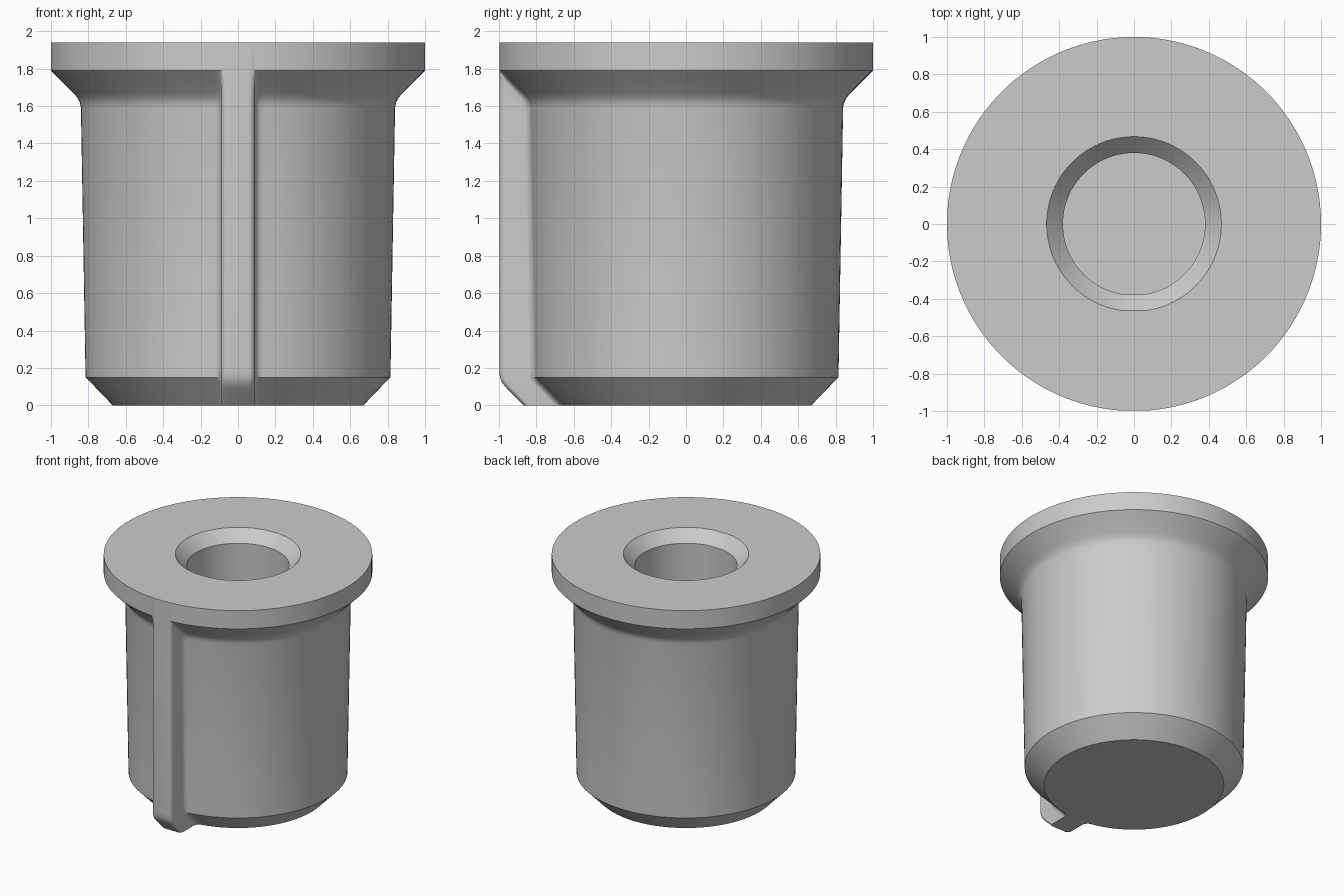
import bpy, bmesh, math

cube = bpy.data.objects.get("Cube")
if cube:
    bpy.data.objects.remove(cube, do_unlink=True)

ARC_STEPS = 112      # segments around the round part
BEND = 6             # segments per rib fillet
RIB_HALF = 0.09
FILLET = 0.04
ROUND = 0.03


def rib_half_profile(depth):
    """Points (x, height over the body) from fillet foot to rib crown."""
    foot, crown = min(FILLET, depth / 2), min(ROUND, depth / 2)
    turns = [math.pi / 2 * i / BEND for i in range(BEND + 1)]
    pts = [(RIB_HALF + FILLET * (1 - math.sin(t)), foot * (1 - math.cos(t))) for t in turns]
    pts += [(RIB_HALF - ROUND * (1 - math.cos(t)), depth - crown * (1 - math.sin(t))) for t in turns]
    return pts


def ring(z, radius, front):
    """One closed cross-section: rib at -y, then round the body."""
    half = rib_half_profile(front - radius)
    section = half + [(-x, h) for x, h in reversed(half)]
    pts = [(x, -math.sqrt(radius ** 2 - x ** 2) - h, z) for x, h in section]
    edge = math.asin((RIB_HALF + FILLET) / radius)
    for i in range(1, ARC_STEPS):
        a = -math.pi / 2 - edge - (2 * math.pi - 2 * edge) * i / ARC_STEPS
        pts.append((radius * math.cos(a), radius * math.sin(a), z))
    return pts


# Height, body radius, rib front: outside going up, then down the blind bore
rows = [
    (0, 0.67, 0.87), (0.09, 0.757, 0.96), (0.12, 0.786, 0.985),
    (0.15, 0.815, 0.997), (0.19, 0.816, 1),                     # bottom chamfer
    (1.59, 0.84, 1), (1.62, 0.846, 1), (1.645, 0.859, 1),
    (1.67, 0.88, 1), (1.74, 0.95, 1), (1.79, 1, 1),             # flared neck
    (1.94, 1, 1),                                               # flange
    (1.94, 0.467, 0.467), (1.85, 0.38, 0.38), (0.3, 0.38, 0.38),  # bore
]

bm = bmesh.new()
loops = [[bm.verts.new(p) for p in ring(*row)] for row in rows]
for low, high in zip(loops, loops[1:]):
    for i in range(len(low)):
        j = (i + 1) % len(low)
        bm.faces.new((low[i], low[j], high[j], high[i]))
bm.faces.new(loops[0])
bm.faces.new(loops[-1])
bmesh.ops.remove_doubles(bm, verts=bm.verts, dist=0.00001)
bmesh.ops.recalc_face_normals(bm, faces=bm.faces)
mesh = bpy.data.meshes.new("flanged_plug")
bm.to_mesh(mesh)
bm.free()

# Single grey material
grey = bpy.data.materials.new("plain_grey")
grey.use_nodes = True
colour = (0.6, 0.6, 0.6, 1)
grey.diffuse_color = colour
grey.node_tree.nodes["Principled BSDF"].inputs["Base Color"].default_value = colour
mesh.materials.append(grey)

plug = bpy.data.objects.new("flanged_plug", mesh)
bpy.context.collection.objects.link(plug)
bpy.ops.object.select_all(action='DESELECT')
plug.select_set(True)
bpy.context.view_layer.objects.active = plug
bpy.ops.object.shade_smooth_by_angle(angle=math.radians(30))
